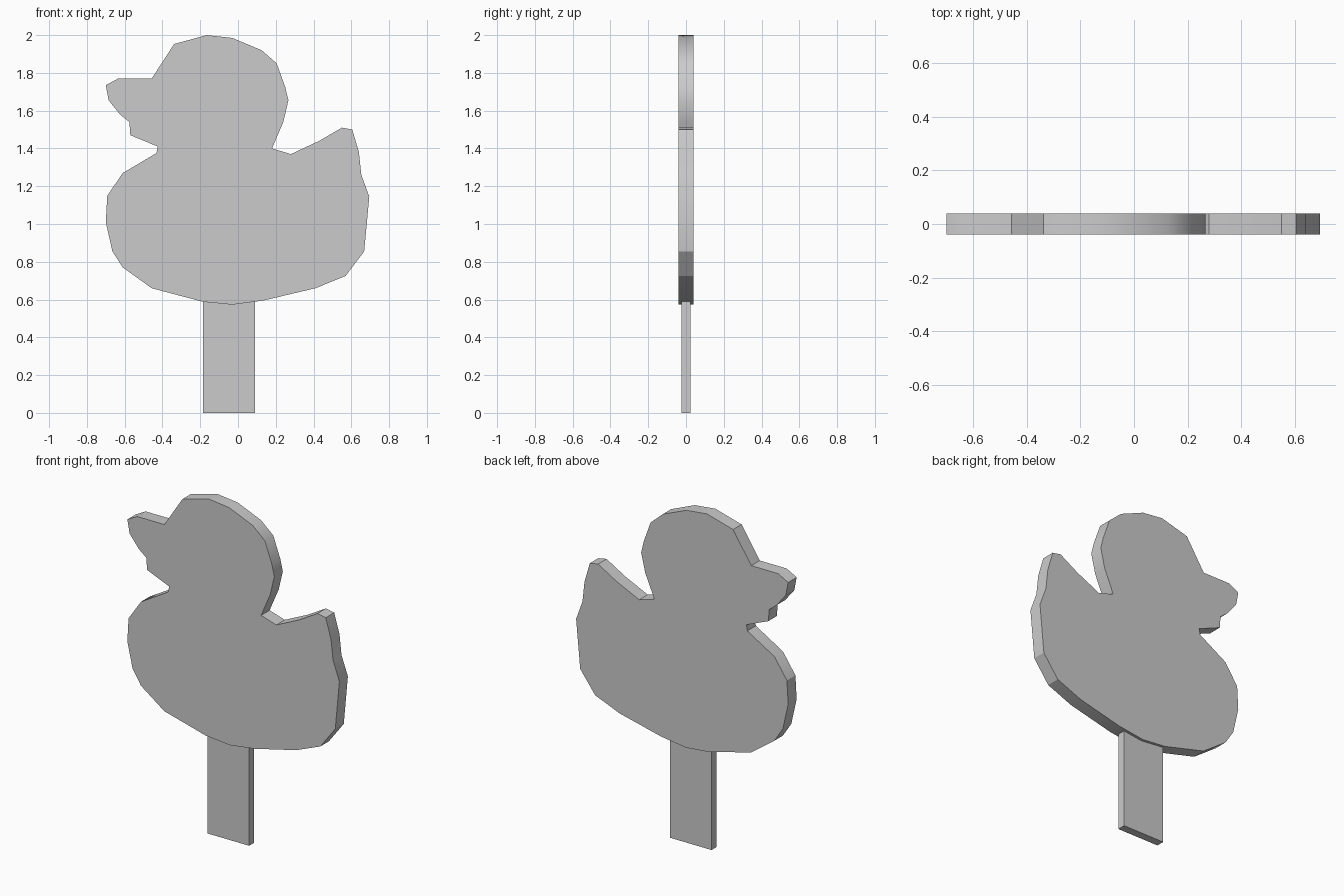
import bpy
import bmesh
import math

if "Cube" in bpy.data.objects:
    bpy.data.objects.remove(bpy.data.objects["Cube"])


def plate(name, outline, half_depth):
    """Extrude a closed x/z outline symmetrically along y."""
    bm = bmesh.new()
    face = bm.faces.new([bm.verts.new((x, -half_depth, z)) for x, z in outline])
    ext = bmesh.ops.extrude_face_region(bm, geom=[face], use_keep_orig=True)
    moved = [v for v in ext["geom"] if isinstance(v, bmesh.types.BMVert)]
    bmesh.ops.translate(bm, verts=moved, vec=(0, 2 * half_depth, 0))
    bmesh.ops.recalc_face_normals(bm, faces=bm.faces)
    mesh = bpy.data.meshes.new(name)
    bm.to_mesh(mesh)
    bm.free()
    obj = bpy.data.objects.new(name, mesh)
    bpy.context.collection.objects.link(obj)
    bpy.context.view_layer.objects.active = obj
    bpy.ops.object.select_all(action='DESELECT')
    obj.select_set(True)
    bpy.ops.object.shade_smooth_by_angle(angle=math.radians(30))
    return obj


# Duck silhouette, clockwise from the crown
head_back = [(-0.165, 2.0), (-0.03, 1.985), (0.125, 1.92), (0.205, 1.85),
             (0.25, 1.725), (0.267, 1.655), (0.24, 1.54), (0.18, 1.40)]
tail = [(0.28, 1.37), (0.43, 1.44), (0.55, 1.51), (0.605, 1.50),
        (0.64, 1.38), (0.653, 1.26), (0.695, 1.145)]
belly = [(0.668, 0.855), (0.57, 0.725), (0.41, 0.66), (0.135, 0.595),
         (-0.03, 0.573), (-0.185, 0.588), (-0.457, 0.66), (-0.61, 0.77),
         (-0.665, 0.855)]
breast = [(-0.70, 1.01), (-0.692, 1.15), (-0.61, 1.27), (-0.432, 1.375),
          (-0.425, 1.41)]
beak = [(-0.57, 1.47), (-0.575, 1.54), (-0.625, 1.58), (-0.685, 1.655),
        (-0.70, 1.735), (-0.635, 1.77), (-0.457, 1.77), (-0.338, 1.953)]
plate("duck_board", head_back + tail + belly + breast + beak, 0.04)

# Flat stick, its top just inside the belly
plate("stick", [(-0.185, 0), (0.09, 0), (0.09, 0.6), (-0.185, 0.6)], 0.024)
